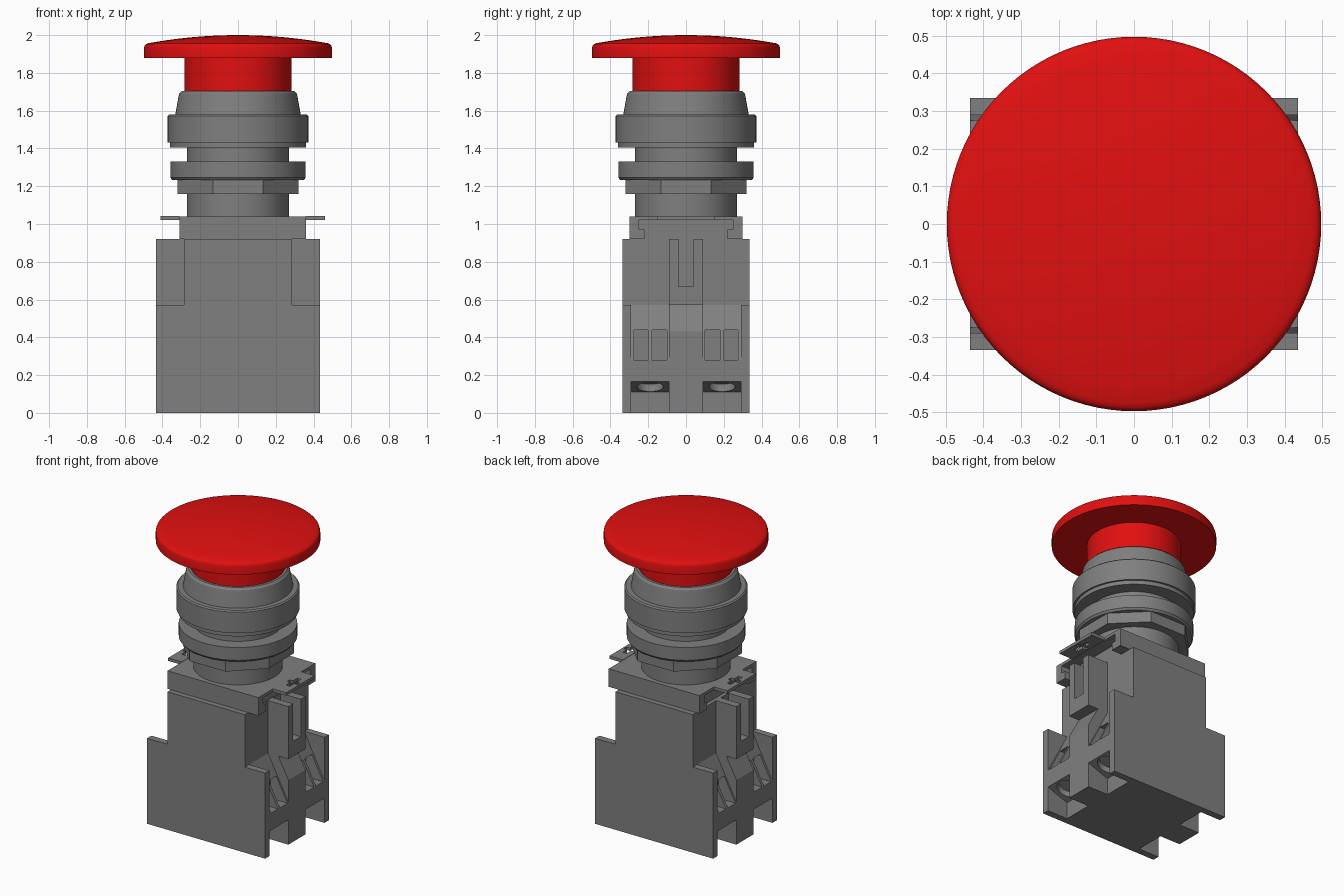
import bpy, bmesh, math
from mathutils import Matrix, Vector

if "Cube" in bpy.data.objects:
    bpy.data.objects.remove(bpy.data.objects["Cube"])


def material(name, rgb):
    m = bpy.data.materials.new(name)
    m.use_nodes = True
    m.diffuse_color = (*rgb, 1)
    m.node_tree.nodes["Principled BSDF"].inputs["Base Color"].default_value = (*rgb, 1)
    return m


GREY = material("mid grey", (0.215, 0.215, 0.215))
RED = material("signal red", (0.76, 0.005, 0.005))


def finish(name, bm, mat=GREY):
    bmesh.ops.recalc_face_normals(bm, faces=bm.faces[:])
    mesh = bpy.data.meshes.new(name)
    bm.to_mesh(mesh)
    bm.free()
    mesh.materials.append(mat)
    ob = bpy.data.objects.new(name, mesh)
    bpy.context.collection.objects.link(ob)
    return ob


def prism(name, pts, axis, a, b):
    """Extrude a 2D profile: xz points along y, yz points along x, xy points along z."""
    place = {"y": lambda p, t: (p[0], t, p[1]),
             "x": lambda p, t: (t, p[0], p[1]),
             "z": lambda p, t: (p[0], p[1], t)}[axis]
    bm = bmesh.new()
    face = bm.faces.new([bm.verts.new(place(p, a)) for p in pts])
    ext = bmesh.ops.extrude_face_region(bm, geom=[face])
    shift = Vector(place((0, 0), b - a))
    bmesh.ops.translate(bm, vec=shift, verts=[g for g in ext["geom"] if isinstance(g, bmesh.types.BMVert)])
    return finish(name, bm)


def box(name, x, y, z):
    pts = [(x[0], y[0]), (x[1], y[0]), (x[1], y[1]), (x[0], y[1])]
    return prism(name, pts, "z", *z)


def lathe(name, profile, mat=GREY):
    """Turn an (r, z) profile around z and smooth it."""
    bm = bmesh.new()
    verts = [bm.verts.new((r, 0, z)) for r, z in profile]
    edges = [bm.edges.new(pair) for pair in zip(verts, verts[1:])]
    bmesh.ops.spin(bm, geom=verts + edges, cent=(0, 0, 0), axis=(0, 0, 1),
                   angle=math.tau, steps=96, use_duplicate=False)
    bmesh.ops.remove_doubles(bm, verts=bm.verts[:], dist=1e-4)
    ob = finish(name, bm, mat)
    bpy.ops.object.select_all(action="DESELECT")
    ob.select_set(True)
    bpy.context.view_layer.objects.active = ob
    bpy.ops.object.shade_smooth_by_angle(angle=math.radians(30))
    return ob


def bake(ob):
    mesh = bpy.data.meshes.new_from_object(ob.evaluated_get(bpy.context.evaluated_depsgraph_get()))
    ob.modifiers.clear()
    ob.data = mesh


def cut(ob, cutters):
    for c in cutters:
        c.hide_render = True
        mod = ob.modifiers.new("cut", "BOOLEAN")
        mod.operation, mod.solver, mod.object = "DIFFERENCE", "EXACT", c
    bake(ob)
    for c in cutters:
        bpy.data.objects.remove(c)


def mirror(ob, x=True, y=False):
    mod = ob.modifiers.new("mirror", "MIRROR")
    mod.use_axis = (x, y, False)
    mod.use_mirror_merge = False
    bake(ob)


IN, OUT = 0.285, 0.435      # inner wall and outer face of the contact block
STEP, TOP = 0.57, 0.92      # shoulder height and top of the block

# Contact block: core plus stepped front and back plates
box("block_core", (-IN, IN), (-0.29, 0.29), (0, TOP))
plate = prism("block_plates", [(-OUT, 0), (OUT, 0), (OUT, STEP), (IN, STEP), (IN, TOP),
                               (-IN, TOP), (-IN, STEP), (-OUT, STEP)], "y", 0.29, 0.335)
mirror(plate, x=False, y=True)

# Centre ribs with forked latches
mirror(prism("centre_ribs", [(IN, 0), (OUT, 0), (OUT, 0.43), (0.36, STEP), (IN, STEP)],
             "y", -0.09, 0.09))
mirror(prism("latch_forks", [(-0.09, STEP), (0.09, STEP), (0.09, TOP), (0.04, TOP),
                             (0.04, 0.67), (-0.04, 0.67), (-0.04, TOP), (-0.09, TOP)],
             "x", IN, OUT))

# Sloped terminal panels with window slots and angled screw holes
panel = prism("terminal_panels", [(IN, STEP), (OUT, 0.28), (OUT, 0.165), (IN, 0.11)],
              "y", 0.09, 0.29)
slots = [box("slot_cutter", (0.31, 0.5), y, (0.28, 0.44)) for y in ((0.1, 0.18), (0.2, 0.275))]
bm = bmesh.new()
bmesh.ops.create_cone(bm, cap_ends=True, segments=32, radius1=0.07, radius2=0.07, depth=0.08,
                      matrix=Matrix.Translation((0.36, 0.19, 0.1375))
                      @ Matrix.Rotation(math.radians(-20), 4, "Y"))
cut(panel, slots + [finish("hole_cutter", bm)])
mirror(panel, y=True)

# Mounting collar: rail with a T-shaped channel, filled in the middle
half = [(0.3, 1.04), (0.3, 0.92), (0.22, 0.92), (0.22, 0.97), (0.25, 0.97), (0.25, 1.02)]
prism("mounting_collar", half + [(-y, z) for y, z in reversed(half)], "x", -0.31, 0.36)
box("collar_core", (-0.26, 0.28), (-0.25, 0.25), (TOP, 1.02))

# Release tabs with cross-shaped holes
for name, x0, x1 in (("right_tab", -0.41, -0.31), ("left_tab", 0.36, 0.46)):
    tab = box(name, (x0, x1), (-0.15, 0.15), (1.022, 1.042))
    c = (x0 + x1) / 2
    cut(tab, [box("cross_cutter", (c - w, c + w), (-h, h), (1, 1.1))
              for w, h in ((0.038, 0.014), (0.014, 0.06))])

# Threaded neck and octagonal lock nut
lathe("neck", [(0, 1.03), (0.27, 1.03), (0.27, 1.42), (0, 1.42)])
r = 0.32 / math.cos(math.pi / 8)
octagon = [(r * math.cos(a), r * math.sin(a)) for a in
           (math.pi / 8 + i * math.pi / 4 for i in range(8))]
prism("lock_nut", octagon, "z", 1.16, 1.235)

# Clamping ring and bezel
lathe("clamp_ring", [(0, 1.232), (0.348, 1.232), (0.358, 1.245), (0.358, 1.33), (0, 1.33)])
lathe("bezel", [(0, 1.405), (0.36, 1.405), (0.36, 1.432), (0.372, 1.432), (0.372, 1.572),
                (0.364, 1.58), (0.332, 1.58), (0.312, 1.69), (0.3, 1.703), (0, 1.703)])

# Mushroom push button: stem and domed cap
lathe("button_stem", [(0, 1.69), (0.284, 1.69), (0.284, 1.89), (0, 1.89)], RED)
dome = [(0.475 * (1 - i / 10), 2.0 - 0.043 * (1 - i / 10) ** 2) for i in range(11)]
lathe("button_cap", [(0, 1.88), (0.497, 1.88), (0.497, 1.935), (0.494, 1.945), (0.487, 1.952)]
      + dome, RED)
